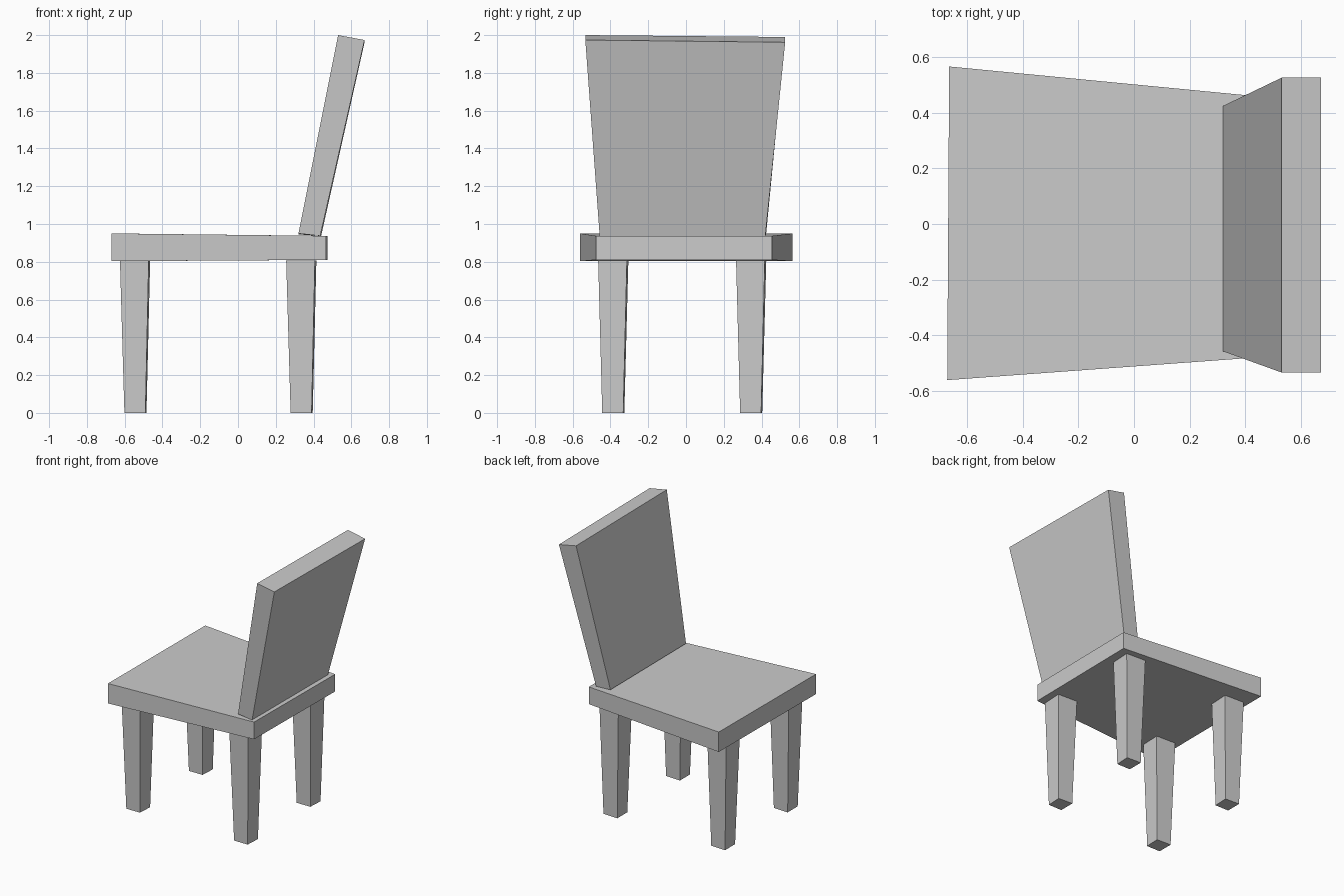
import bpy

if "Cube" in bpy.data.objects:
    bpy.data.objects.remove(bpy.data.objects["Cube"])


def prism(name, bottom, top):
    """Closed block between two matching four-cornered outlines (counter-clockwise)."""
    n = len(bottom)
    faces = [tuple(reversed(range(n))), tuple(range(n, 2 * n))]
    faces += [(i, (i + 1) % n, n + (i + 1) % n, n + i) for i in range(n)]
    mesh = bpy.data.meshes.new(name)
    mesh.from_pydata(bottom + top, [], faces)
    obj = bpy.data.objects.new(name, mesh)
    bpy.context.collection.objects.link(obj)
    return obj


# Seat: tapers in plan and thins slightly towards the backrest
seat_plan = [(-0.67, -0.56), (0.465, -0.477), (0.475, 0.455), (-0.663, 0.565)]
prism("seat",
      [(x, y, 0.803 if x < 0 else 0.81) for x, y in seat_plan],
      [(x, y, 0.95 if x < 0 else 0.937) for x, y in seat_plan])

# Backrest: leaning slab that widens upwards
prism("backrest",
      [(0.32, -0.457, 0.95), (0.435, -0.457, 0.937),
       (0.44, 0.42, 0.937), (0.32, 0.424, 0.945)],
      [(0.53, -0.533, 2.0), (0.67, -0.533, 1.974),
       (0.67, 0.525, 1.962), (0.53, 0.525, 1.99)])

# Legs: tapered, slightly irregular square posts
leg_plan = [(-0.08, -0.08), (0.072, -0.08), (0.08, 0.072), (-0.08, 0.08)]
for side, cx in (("front", -0.545), ("back", 0.335)):
    for hand, cy in (("right", -0.385), ("left", 0.345)):
        prism(f"{side}_{hand}_leg",
              [(cx + 0.002 + x * 0.73, cy + y * 0.73, 0.0) for x, y in leg_plan],
              [(cx + x, cy + y, 0.808) for x, y in leg_plan])
